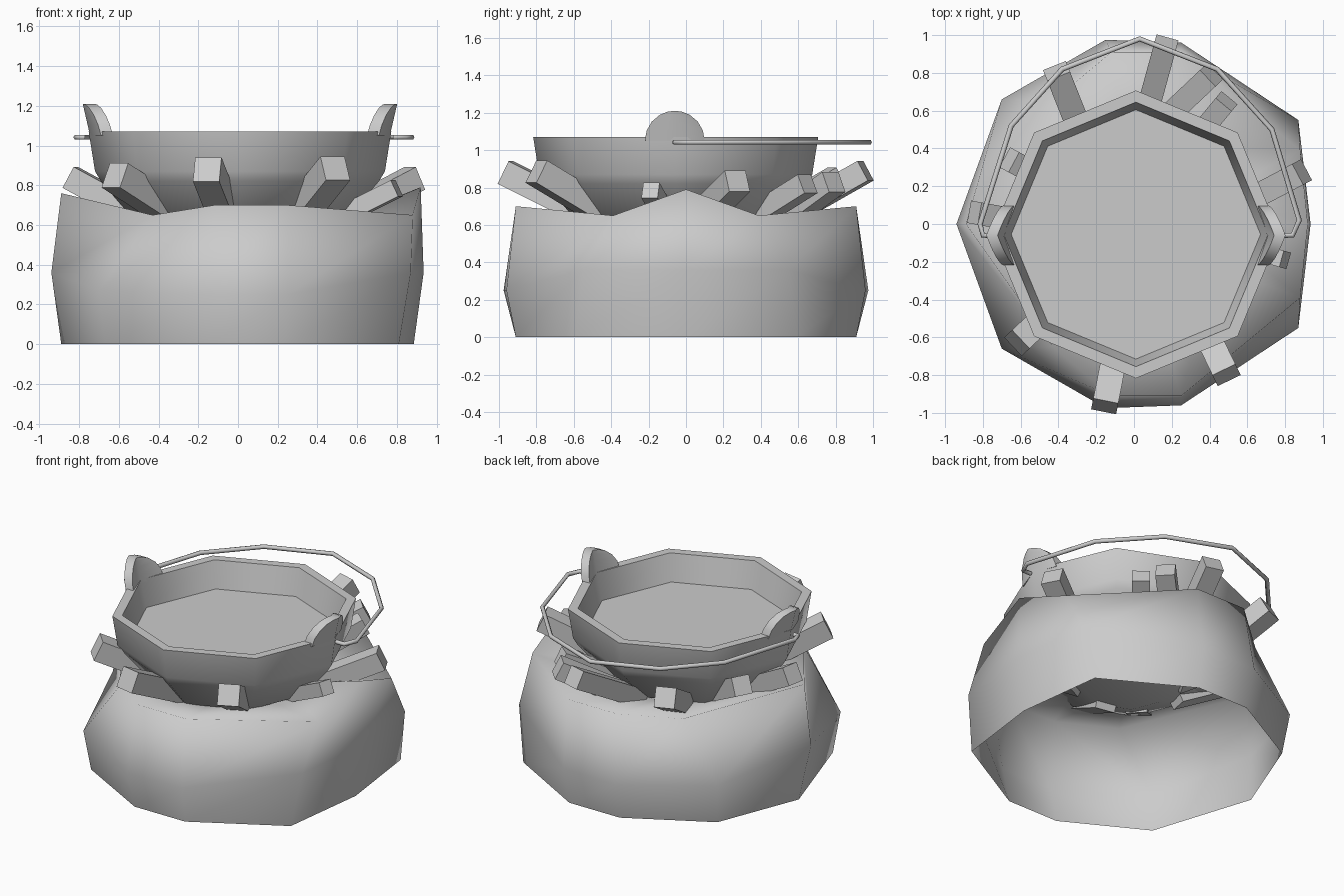
import bpy, bmesh, math
from mathutils import Vector, Matrix

if "Cube" in bpy.data.objects:
    bpy.data.objects.remove(bpy.data.objects["Cube"], do_unlink=True)

GREY = (0.6, 0.6, 0.6, 1)
mat = bpy.data.materials.new("light_grey")
mat.use_nodes = True
mat.diffuse_color = GREY
mat.node_tree.nodes["Principled BSDF"].inputs["Base Color"].default_value = GREY


def finish(name, bm, smooth=None):
    bmesh.ops.recalc_face_normals(bm, faces=bm.faces)
    mesh = bpy.data.meshes.new(name)
    bm.to_mesh(mesh)
    bm.free()
    mesh.materials.append(mat)
    ob = bpy.data.objects.new(name, mesh)
    bpy.context.collection.objects.link(ob)
    if smooth:
        bpy.ops.object.select_all(action='DESELECT')
        ob.select_set(True)
        bpy.context.view_layer.objects.active = ob
        bpy.ops.object.shade_smooth_by_angle(angle=math.radians(smooth))


def skin(bm, rings):
    """Bridge closed rings of points with quads; returns the vertex rings."""
    vs = [[bm.verts.new(p) for p in ring] for ring in rings]
    for a, b in zip(vs, vs[1:]):
        n = len(a)
        for i in range(n):
            j = (i + 1) % n
            bm.faces.new((a[i], a[j], b[j], b[i]))
    return vs


# Fire pit wall: half outline mirrored front to back, open underneath
def mirror_ring(half):
    back = [(x, -y, z) for x, y, z in reversed(half[1:-1])]
    return half + back


base = mirror_ring([(-.89, .06, 0), (-.67, -.62, 0), (-.14, -.91, 0),
                    (.24, -.91, 0), (.81, -.59, 0), (.885, 0, 0)])
mid = mirror_ring([(-.94, 0, .36), (-.7, -.66, .27), (-.15, -.975, .25),
                   (.25, -.96, .25), (.87, -.55, .36), (.935, 0, .36)])
rim = mirror_ring([(-.89, 0, .76), (-.43, -.65, .65), (-.12, -.91, .70),
                   (.25, -.91, .70), (.88, -.39, .65), (.92, 0, .79)])
# gently sloping inner shelf that meets the underside of the pot
lip = [(x * .48, y * .48 - .03, .59) for x, y, z in rim]
bm = bmesh.new()
skin(bm, [base, mid, rim, lip])
finish("fire_pit_wall", bm, 150)

# Cooking pot: eight-sided profile, outside then inside
CX, CY = .01, -.055
profile = [(.28, .52), (.52, .61), (.70, .82), (.73, .87), (.762, 1.07),
           (.70, 1.07), (.66, .89)]
bm = bmesh.new()
rings = skin(bm, [[(CX + r * math.cos(k * math.pi / 4),
                    CY + r * math.sin(k * math.pi / 4), z) for k in range(8)]
                  for r, z in profile])
bm.faces.new(rings[0])
bm.faces.new(rings[-1])
finish("cooking_pot", bm, 50)

# Pot ears: rounded tabs folded round the side corners and leaning outward
rows = [(.16 * math.cos(math.radians(t)), .16 * math.sin(math.radians(t)))
        for t in (0, 20, 40, 60, 75, 87)]
for name, side in (("left_ear", 1), ("right_ear", -1)):
    bm = bmesh.new()
    stack = []
    for w, v in rows:
        section = [(.695, -w), (.695, 0), (.695, w), (.755, w), (.755, 0), (.755, -w)]
        stack.append([(CX + side * (x + .23 * v - .35 * abs(u)), u - .06, 1.05 + v)
                      for x, u in section])
    ends = skin(bm, stack)
    bm.faces.new(ends[0])
    bm.faces.new(ends[-1])
    finish(name, bm, 45)

# Bail handle lying back around the pot
path = [(-.77, -.06), (-.80, -.06), (-.815, 0), (-.65, .52), (-.38, .82), (.03, .98),
        (.44, .82), (.73, .5), (.875, .02), (.84, -.06), (.78, -.06)]
curve = bpy.data.curves.new("bail_handle", 'CURVE')
curve.dimensions = '3D'
curve.bevel_depth = .014
curve.bevel_resolution = 1
curve.use_fill_caps = True
spline = curve.splines.new('POLY')
spline.points.add(len(path) - 1)
for p, (x, y) in zip(spline.points, path):
    p.co = (x, y, 1.042, 1)
curve.materials.append(mat)
bpy.context.collection.objects.link(bpy.data.objects.new("bail_handle", curve))

# Firewood: square logs from (inner end) to (outer end), with thickness
logs = [
    ((-.02, -.28, .54), (-.155, -.965, .88), .135),
    ((.23, -.26, .56), (.49, -.80, .885), .135),
    ((-.25, -.28, .61), (-.62, -.63, .85), .135),
    ((-.35, -.03, .57), (-.845, .06, .84), .12),
    ((-.25, .12, .58), (-.66, .34, .82), .12),
    ((-.24, .38, .6), (-.41, .81, .85), .13),
    ((.03, .45, .6), (.17, .96, .89), .12),
    ((.05, .45, .58), (.41, .79, .83), .12),
    ((.2, .3, .6), (.49, .65, .82), .11),
    ((.31, -.03, .53), (.89, .275, .835), .125),
    ((.27, -.04, .52), (.80, -.19, .785), .09),
]
for i, (inner, outer, size) in enumerate(logs):
    a, b = Vector(inner), Vector(outer)
    bm = bmesh.new()
    d = b - a
    frame = (Matrix.Translation((a + b) / 2)
             @ d.to_track_quat('Y', 'Z').to_matrix().to_4x4()
             @ Matrix.Diagonal((size, d.length, size, 1)))
    bmesh.ops.create_cube(bm, size=1, matrix=frame)
    finish(f"firewood_log_{i + 1}", bm)
